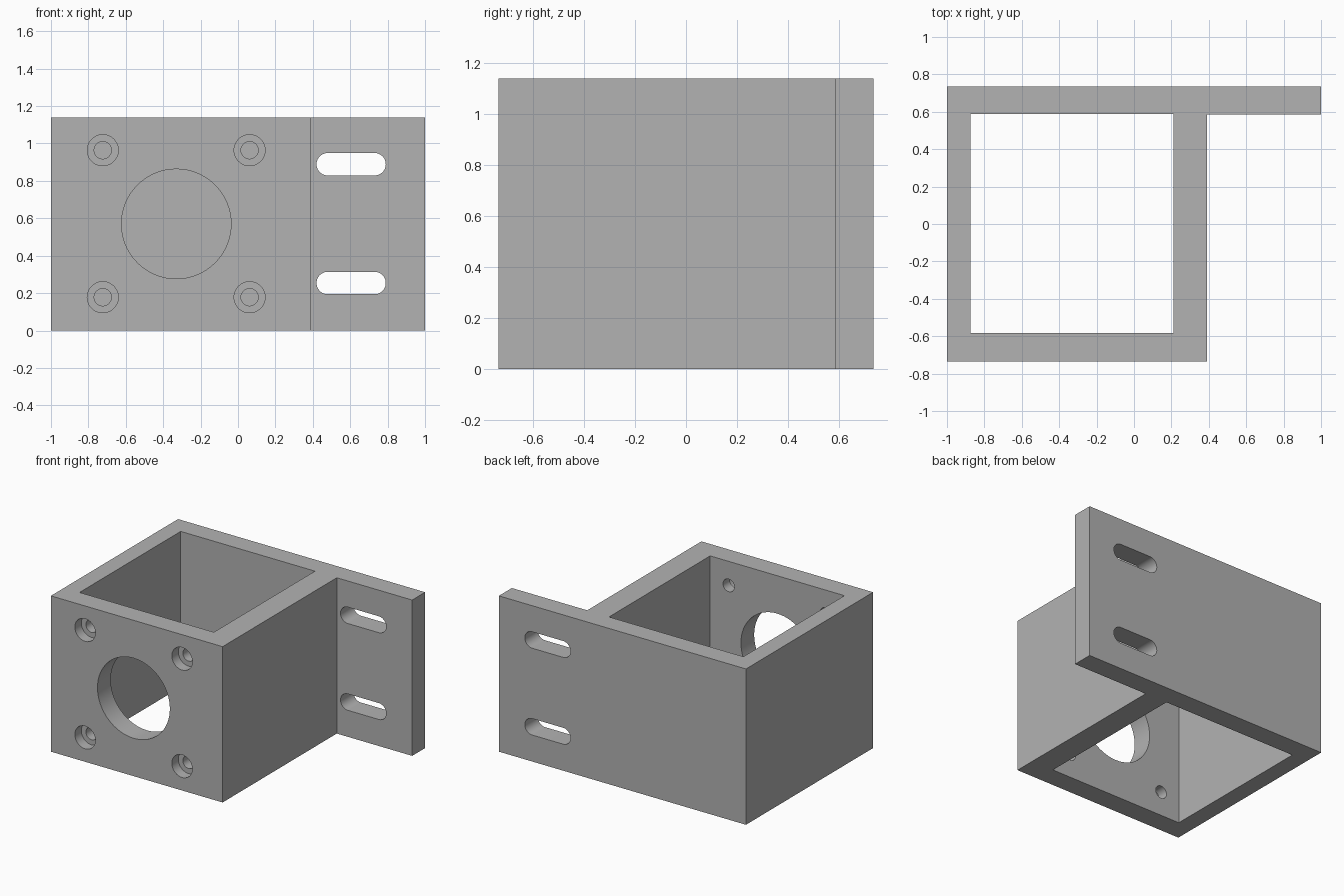
import bpy, bmesh, math
from mathutils import Matrix

if "Cube" in bpy.data.objects:
    bpy.data.objects.remove(bpy.data.objects["Cube"])

H = 1.14            # bracket height
FRONT, BACK = -0.735, 0.735

grey = bpy.data.materials.new("plain grey")
grey.diffuse_color = (0.448, 0.448, 0.448, 1)
grey.use_nodes = True
grey.node_tree.nodes["Principled BSDF"].inputs["Base Color"].default_value = grey.diffuse_color


def prism(name, outline, depth, matrix=Matrix()):
    """Extrude a closed 2D outline along local z, then place it."""
    bm = bmesh.new()
    face = bm.faces.new([bm.verts.new((u, v, 0)) for u, v in outline])
    ext = bmesh.ops.extrude_face_region(bm, geom=[face])
    top = [g for g in ext["geom"] if isinstance(g, bmesh.types.BMVert)]
    bmesh.ops.translate(bm, verts=top, vec=(0, 0, depth))
    bmesh.ops.transform(bm, matrix=matrix, verts=bm.verts)
    bmesh.ops.recalc_face_normals(bm, faces=bm.faces)
    mesh = bpy.data.meshes.new(name)
    bm.to_mesh(mesh)
    bm.free()
    mesh.materials.append(grey)
    ob = bpy.data.objects.new(name, mesh)
    bpy.context.collection.objects.link(ob)
    return ob


def slot(x0, x1, z, r, n=32):
    """Stadium outline; a circle when x0 equals x1."""
    pts = []
    for cx, start in ((x1, -math.pi / 2), (x0, math.pi / 2)):
        steps = n + 1 if x0 != x1 else n
        pts += [(cx + r * math.cos(start + math.pi * i / n),
                 z + r * math.sin(start + math.pi * i / n)) for i in range(steps)]
    return pts


def cut(body, outline, y0, y1):
    """Cut an x-z outline through the body from y0 to y1."""
    place = Matrix.Translation((0, y1, 0)) @ Matrix.Rotation(math.pi / 2, 4, 'X')
    subtract(body, prism("cutter", outline, y1 - y0, place))


def subtract(body, cutter):
    mod = body.modifiers.new("cut", 'BOOLEAN')
    mod.operation = 'DIFFERENCE'
    mod.solver = 'EXACT'
    mod.object = cutter
    bpy.context.view_layer.objects.active = body
    bpy.ops.object.modifier_apply(modifier=mod.name)
    bpy.data.objects.remove(cutter)


# Box housing with mounting flange along the back
bracket = prism("motor_bracket", [(-1, FRONT), (0.39, FRONT), (0.39, 0.585),
                                  (1, 0.585), (1, BACK), (-1, BACK)], H)

# Open cavity running top to bottom
subtract(bracket, prism("cutter", [(-0.875, -0.582), (0.212, -0.582),
                                   (0.212, 0.587), (-0.875, 0.587)],
                        H + 0.4, Matrix.Translation((0, 0, -0.2))))

# Large shaft opening in the front plate
cut(bracket, slot(-0.33, -0.33, 0.57, 0.293), -0.9, -0.4)

# Four counterbored bolt holes
for x in (-0.723, 0.062):
    for z in (0.178, 0.964):
        cut(bracket, slot(x, x, z, 0.083, 24), -0.9, FRONT + 0.075)
        cut(bracket, slot(x, x, z, 0.046, 24), -0.9, -0.4)

# Two adjustment slots in the flange
for z in (0.254, 0.889):
    cut(bracket, slot(0.48, 0.73, z, 0.06), 0.45, 0.9)

# Smooth hole walls, sharp edges
bpy.ops.object.select_all(action='DESELECT')
bracket.select_set(True)
bpy.context.view_layer.objects.active = bracket
bpy.ops.object.shade_smooth_by_angle(angle=math.radians(30))
